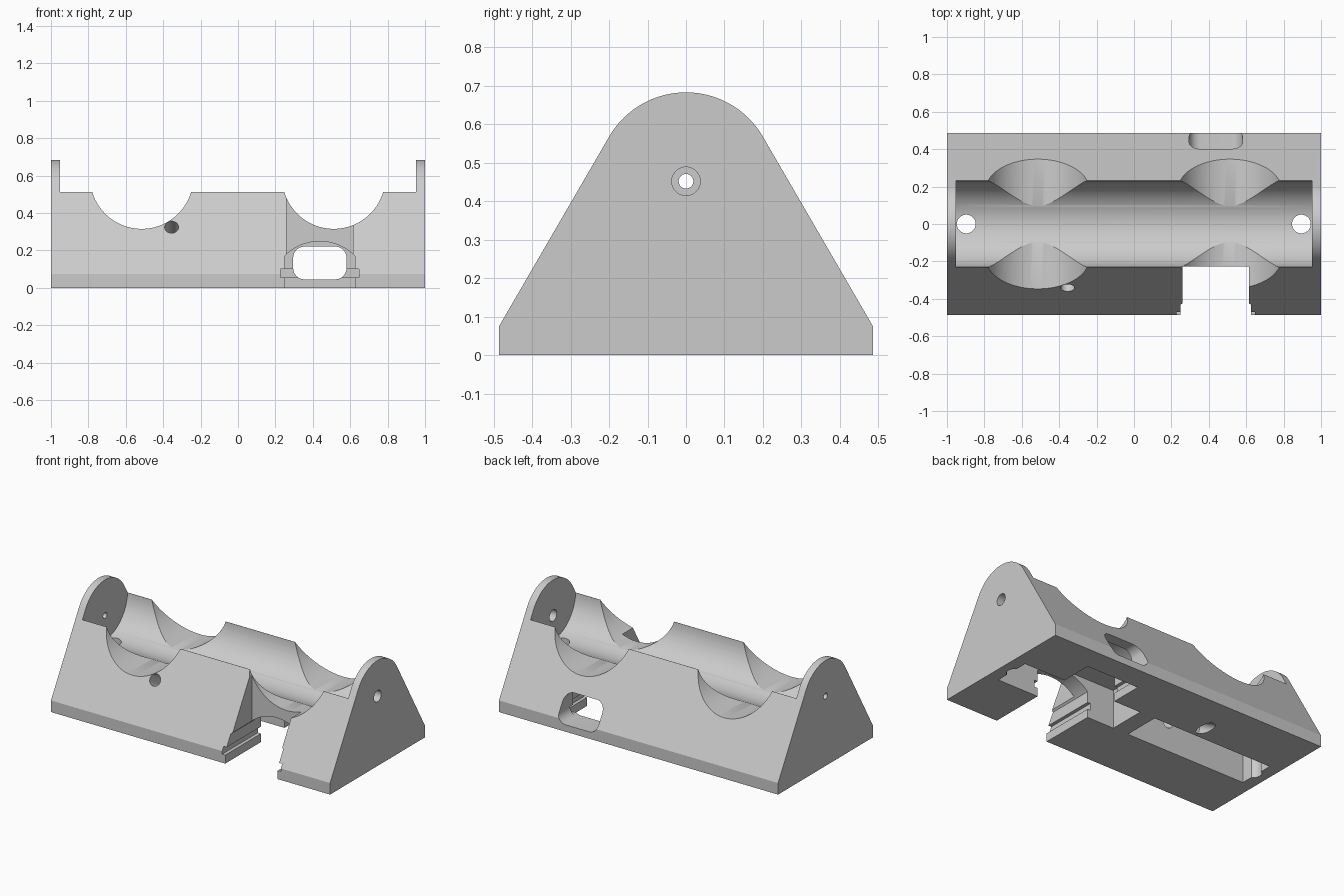
import bpy, bmesh
from math import sin, cos, pi, radians, asin
from mathutils import Matrix, Vector

if "Cube" in bpy.data.objects:
    bpy.data.objects.remove(bpy.data.objects["Cube"], do_unlink=True)

grey = bpy.data.materials.new("light grey")
grey.use_nodes = True
grey.diffuse_color = (0.6, 0.6, 0.6, 1)
grey.node_tree.nodes["Principled BSDF"].inputs["Base Color"].default_value = (0.6, 0.6, 0.6, 1)


def make(name, bm):
    bmesh.ops.recalc_face_normals(bm, faces=bm.faces)
    mesh = bpy.data.meshes.new(name)
    bm.to_mesh(mesh)
    bm.free()
    mesh.materials.append(grey)
    obj = bpy.data.objects.new(name, mesh)
    bpy.context.collection.objects.link(obj)
    return obj


def prism(name, points, axis, lo, hi):
    """Extrude a closed profile along x (points are y, z) or y (points are x, z)."""
    bm = bmesh.new()
    verts = [bm.verts.new((lo, a, b) if axis == "x" else (a, lo, b)) for a, b in points]
    face = bm.faces.new(verts)
    new = bmesh.ops.extrude_face_region(bm, geom=[face])["geom"]
    move = Vector((hi - lo, 0, 0) if axis == "x" else (0, hi - lo, 0))
    bmesh.ops.translate(bm, vec=move, verts=[v for v in new if isinstance(v, bmesh.types.BMVert)])
    return make(name, bm)


def box(name, x, y, z):
    return prism(name, [(y[0], z[0]), (y[1], z[0]), (y[1], z[1]), (y[0], z[1])], "x", *x)


def rod(name, centre, direction, radius, length, sides=48):
    bm = bmesh.new()
    turn = Vector(direction).to_track_quat("Z", "Y").to_matrix().to_4x4()
    bmesh.ops.create_cone(bm, cap_ends=True, segments=sides, radius1=radius, radius2=radius,
                          depth=length, matrix=Matrix.Translation(centre) @ turn)
    return make(name, bm)


def arc(cx, cz, r, start, end, n):
    steps = [radians(start + (end - start) * i / n) for i in range(n + 1)]
    return [(cx + r * cos(t), cz + r * sin(t)) for t in steps]


# Body: wedge profile with a rounded top
AXIS, R = 0.452, 0.231
IN_L, IN_R = -0.953, 0.952
half = [(0.486, 0), (0.486, 0.075)]
body = prism("cradle_body", half + arc(0, AXIS, R, 30, 150, 48)
             + [(-y, z) for y, z in reversed(half)], "x", -1, 1)

cutters = []
cut = cutters.append

# Space between the end plates and the round-bottomed trough
cut(box("top_cut", (IN_L, IN_R), (-1, 1), (0.513, 1)))
cut(prism("trough_cut", [(R, 0.8)] + arc(0, 0.525, R, 0, -180, 64) + [(-R, 0.8)], "x", IN_L, IN_R))

# Two round dips across the body
for x in (-0.515, 0.512):
    cut(rod("dip_cut", (x, 0, 0.591), (0, 1, 0), 0.276, 2, 96))

# Pockets under the trough
for x in ((-0.92, -0.055), (0.055, 0.92)):
    cut(box("pocket_cut", x, (-0.12, 0.12), (-0.1, 0.25)))

# Front notch, then an arched tunnel reaching the back wall
MID, W, SPRING, CROWN, BACK = 0.437, 0.188, 0.17, 0.248, 0.33
cut(box("notch_cut", (0.26, 0.615), (-0.6, -0.228), (-0.1, 0.8)))
rise = CROWN - SPRING
r = (W * W + rise * rise) / (2 * rise)
spread = asin(W / r) * 180 / pi
cut(prism("tunnel_cut", [(MID + W, -0.1)] + arc(MID, CROWN - r, r, 90 - spread, 90 + spread, 32)
          + [(MID - W, -0.1)], "y", -0.6, BACK))

# Sliding grooves along the tunnel, running a little deeper than it
cut(box("groove_cut", (MID - 0.21, MID + 0.21), (-0.6, BACK + 0.03), (0.055, 0.1)))

# Rounded window through the back wall
c = 0.06
window = []
for x, z, a in ((0.58 - c, 0.22 - c, 0), (0.295 + c, 0.22 - c, 90),
                (0.295 + c, 0.045 + c, 180), (0.58 - c, 0.045 + c, 270)):
    window += arc(x, z, c, a, a + 90, 10)
cut(prism("window_cut", window, "y", BACK - 0.1, 0.6))

# Vertical screw holes, axle holes and the slanted cable hole
for x in (-0.897, 0.895):
    cut(rod("screw_hole_cut", (x, 0, 0.1), (0, 0, 1), 0.05, 0.5))
cut(rod("left_axle_cut", (0.98, 0, AXIS), (1, 0, 0), 0.037, 0.2))
cut(rod("right_axle_cut", (-0.98, 0, AXIS), (1, 0, 0), 0.019, 0.2))
cut(rod("cable_hole_cut", (-0.355, -0.06, 0.162), (0, -0.866, 0.5), 0.037, 1.2))

# Apply the cuts and tidy up
for cutter in cutters:
    mod = body.modifiers.new(cutter.name, "BOOLEAN")
    mod.operation, mod.solver, mod.object = "DIFFERENCE", "EXACT", cutter
bpy.context.view_layer.update()
graph = bpy.context.evaluated_depsgraph_get()
result = bpy.data.meshes.new_from_object(body.evaluated_get(graph))
body.modifiers.clear()
body.data = result
for cutter in cutters:
    bpy.data.objects.remove(cutter, do_unlink=True)
result.materials.clear()
result.materials.append(grey)
for p in result.polygons:
    p.material_index = 0

bpy.ops.object.select_all(action="DESELECT")
body.select_set(True)
bpy.context.view_layer.objects.active = body
bpy.ops.object.shade_smooth_by_angle(angle=radians(25))
